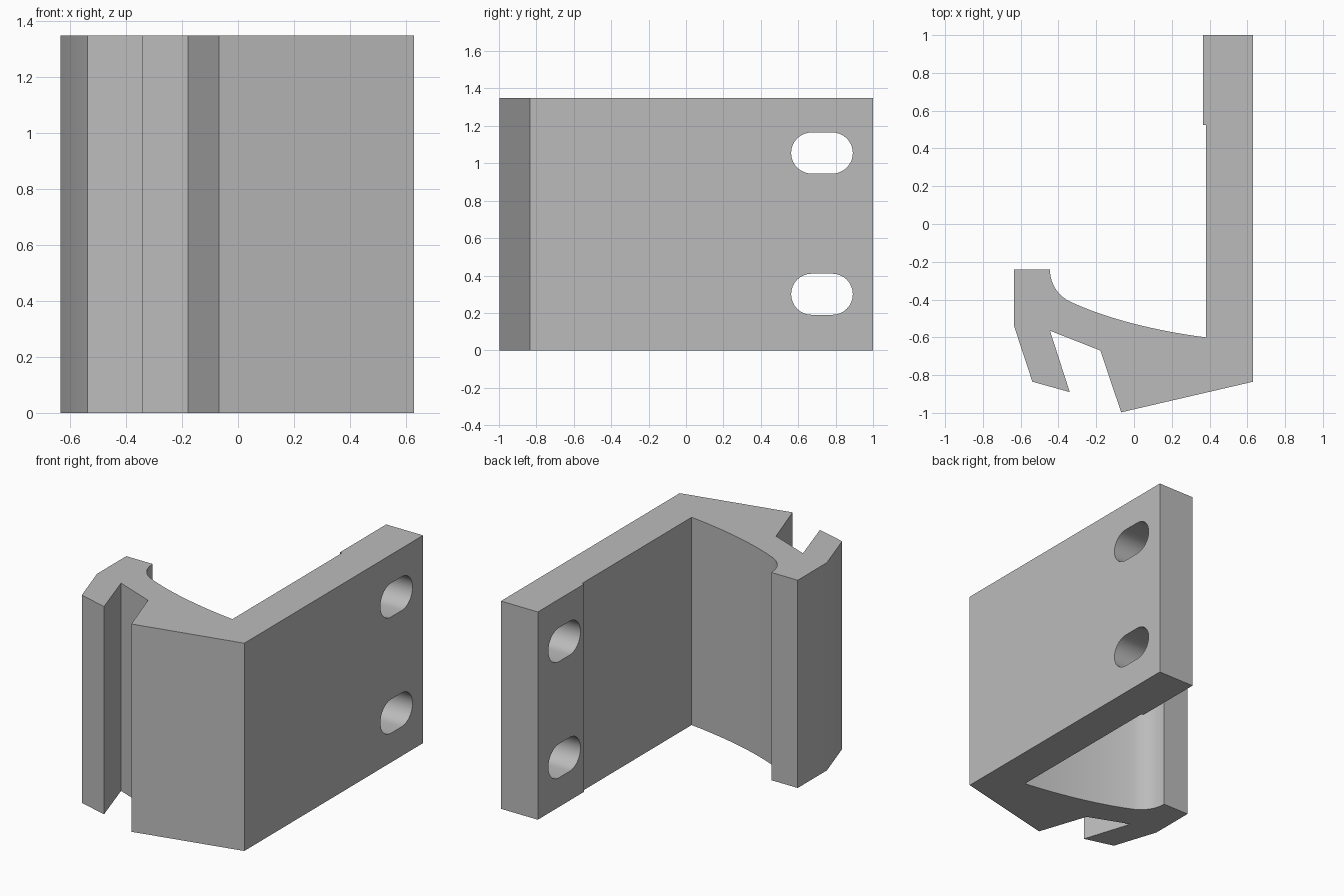
import bpy, bmesh, math
from mathutils import Vector
from mathutils.geometry import interpolate_bezier

if "Cube" in bpy.data.objects:
    bpy.data.objects.remove(bpy.data.objects["Cube"])

HEIGHT = 1.35

grey = bpy.data.materials.new("plain grey")
grey.diffuse_color = (0.5, 0.5, 0.5, 1)
grey.use_nodes = True
grey.node_tree.nodes["Principled BSDF"].inputs["Base Color"].default_value = grey.diffuse_color


def extrude(name, points, offset):
    """Solid made by sweeping a closed outline along an offset."""
    bm = bmesh.new()
    face = bm.faces.new([bm.verts.new(p) for p in points])
    ret = bmesh.ops.extrude_face_region(bm, geom=[face])
    verts = [g for g in ret["geom"] if isinstance(g, bmesh.types.BMVert)]
    bmesh.ops.translate(bm, verts=verts, vec=offset)
    bmesh.ops.recalc_face_normals(bm, faces=bm.faces)
    mesh = bpy.data.meshes.new(name)
    bm.to_mesh(mesh)
    bm.free()
    mesh.materials.append(grey)
    obj = bpy.data.objects.new(name, mesh)
    bpy.context.collection.objects.link(obj)
    return obj


def bezier(a, b, c, d, n):
    return [p.to_2d() for p in interpolate_bezier(
        *[Vector((*q, 0)) for q in (a, b, c, d)], n)]


# Bracket outline: plate with mounting pad, curved arm, hooked lip, foot
sweep = bezier((0.38, -0.60), (0.14, -0.57), (-0.14, -0.505), (-0.34, -0.41), 20)
fillet = bezier((-0.34, -0.41), (-0.40, -0.38), (-0.445, -0.32), (-0.445, -0.24), 12)
outline = [(0.63, -0.835), (0.63, 1.0), (0.365, 1.0), (0.365, 0.525), (0.38, 0.525)]
outline += [tuple(p) for p in sweep + fillet[1:]]
outline += [(-0.635, -0.24), (-0.635, -0.54), (-0.538, -0.835), (-0.34, -0.89),
            (-0.445, -0.565), (-0.178, -0.67), (-0.068, -0.997)]
bracket = extrude("bracket", [(x, y, 0) for x, y in outline], (0, 0, HEIGHT))


# Two rounded mounting slots through the plate
def slot_outline(z, y=0.727, half=0.055, r=0.11, n=16):
    pts = []
    for side in (1, -1):
        for i in range(n + 1):
            a = -math.pi / 2 + math.pi * i / n
            pts.append((0.2, y + side * (half + r * math.cos(a)),
                        z + side * r * math.sin(a)))
    return pts


for z in (0.30, 1.055):
    cutter = extrude("slot_cutter", slot_outline(z), (0.6, 0, 0))
    cutter.hide_render = True
    mod = bracket.modifiers.new("slot", "BOOLEAN")
    mod.operation, mod.solver, mod.object = "DIFFERENCE", "EXACT", cutter
    bpy.context.view_layer.objects.active = bracket
    bpy.ops.object.modifier_apply(modifier=mod.name)
    bpy.data.objects.remove(cutter)

# Smooth the curved faces, keep the corners sharp
bpy.ops.object.select_all(action="DESELECT")
bracket.select_set(True)
bpy.context.view_layer.objects.active = bracket
bpy.ops.object.shade_smooth_by_angle(angle=math.radians(25))
